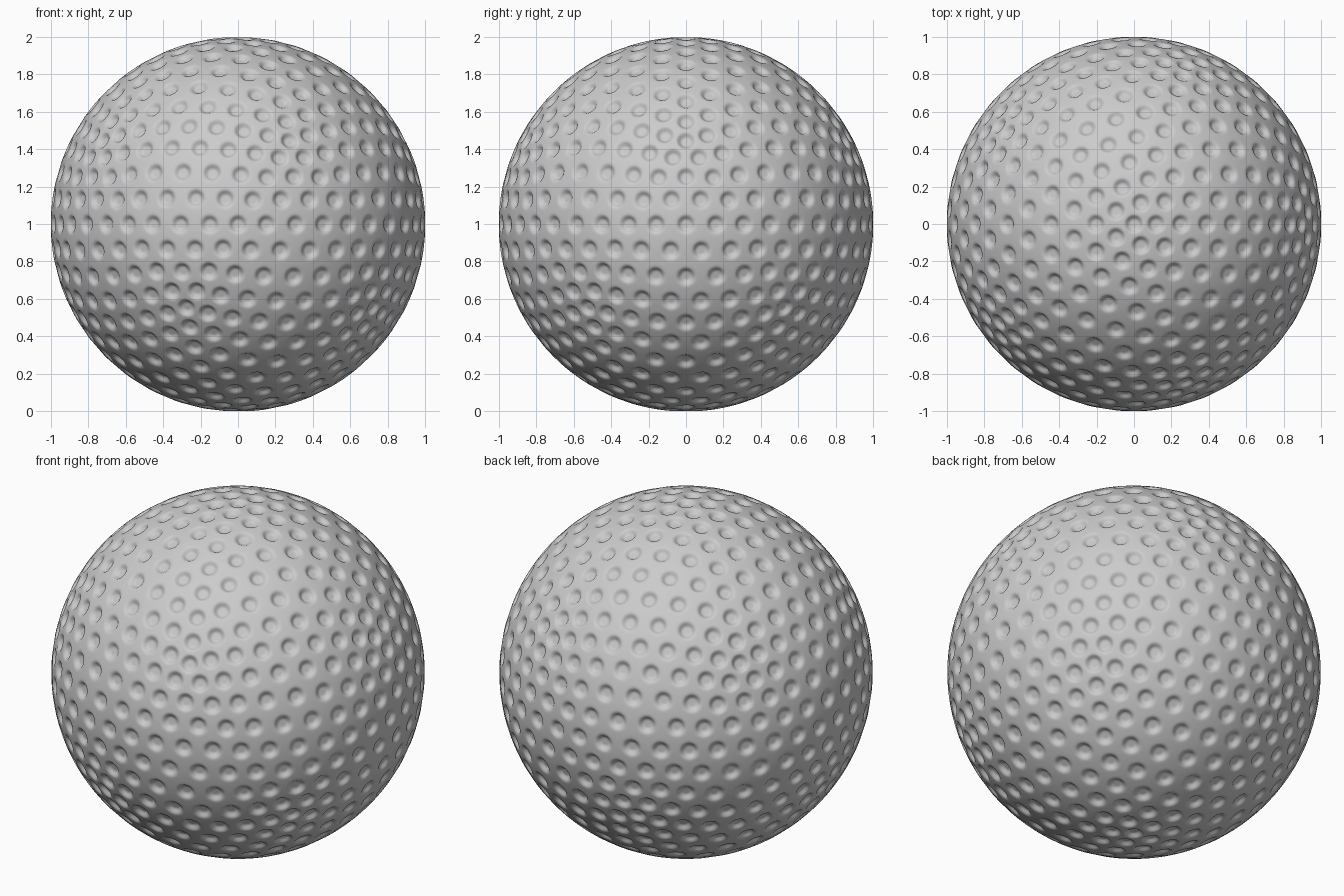
import bpy, bmesh
from mathutils.kdtree import KDTree

if "Cube" in bpy.data.objects:
    bpy.data.objects.remove(bpy.data.objects["Cube"])

RIM, FLOOR, DEPTH = 0.054, 0.022, 0.022   # dimple outer radius, floor radius, depth

# Lattice: icosphere with 642 vertices, one dimple on each vertex
bm = bmesh.new()
bmesh.ops.create_icosphere(bm, subdivisions=4, radius=1.0)
centres = [v.co.normalized() for v in bm.verts]
tree = KDTree(len(centres))
for i, c in enumerate(centres):
    tree.insert(c, i)
tree.balance()

# Cut a hexagon around each lattice point, then inset it for the dimple floor
res = bmesh.ops.bevel(bm, geom=bm.verts[:], offset=0.05, offset_type='OFFSET',
                      segments=1, profile=0.5, affect='VERTICES')
pads = [f for f in bm.faces if tree.find(f.calc_center_median().normalized())[2] < 0.02]


def set_radius(face, radius):
    centre = centres[tree.find(face.calc_center_median().normalized())[1]]
    for v in face.verts:
        v.co = centre + (v.co - centre).normalized() * radius
        v.co.normalize()


for f in pads:
    set_radius(f, 0.063)
bmesh.ops.inset_individual(bm, faces=pads, thickness=0.02)
for f in pads:
    set_radius(f, 0.032)

mesh = bpy.data.meshes.new("cage")
bm.to_mesh(mesh)
bm.free()
ball = bpy.data.objects.new("dimpled_ball", mesh)
bpy.context.collection.objects.link(ball)
sub = ball.modifiers.new("smooth", 'SUBSURF')
sub.levels = sub.render_levels = 2
deps = bpy.context.evaluated_depsgraph_get()
smooth = bpy.data.meshes.new_from_object(ball.evaluated_get(deps))
ball.modifiers.clear()
ball.data = smooth

# Press each dimple into the exact sphere with a rounded wall
for v in smooth.vertices:
    n = v.co.normalized()
    d = tree.find(n)[2]
    t = min(max((RIM - d) / (RIM - FLOOR), 0.0), 1.0)
    v.co = n * (1.0 - DEPTH * t * t * (3 - 2 * t))
smooth.shade_smooth()

# Stand on the ground
ball.location.z = -min(v.co.z for v in smooth.vertices)
